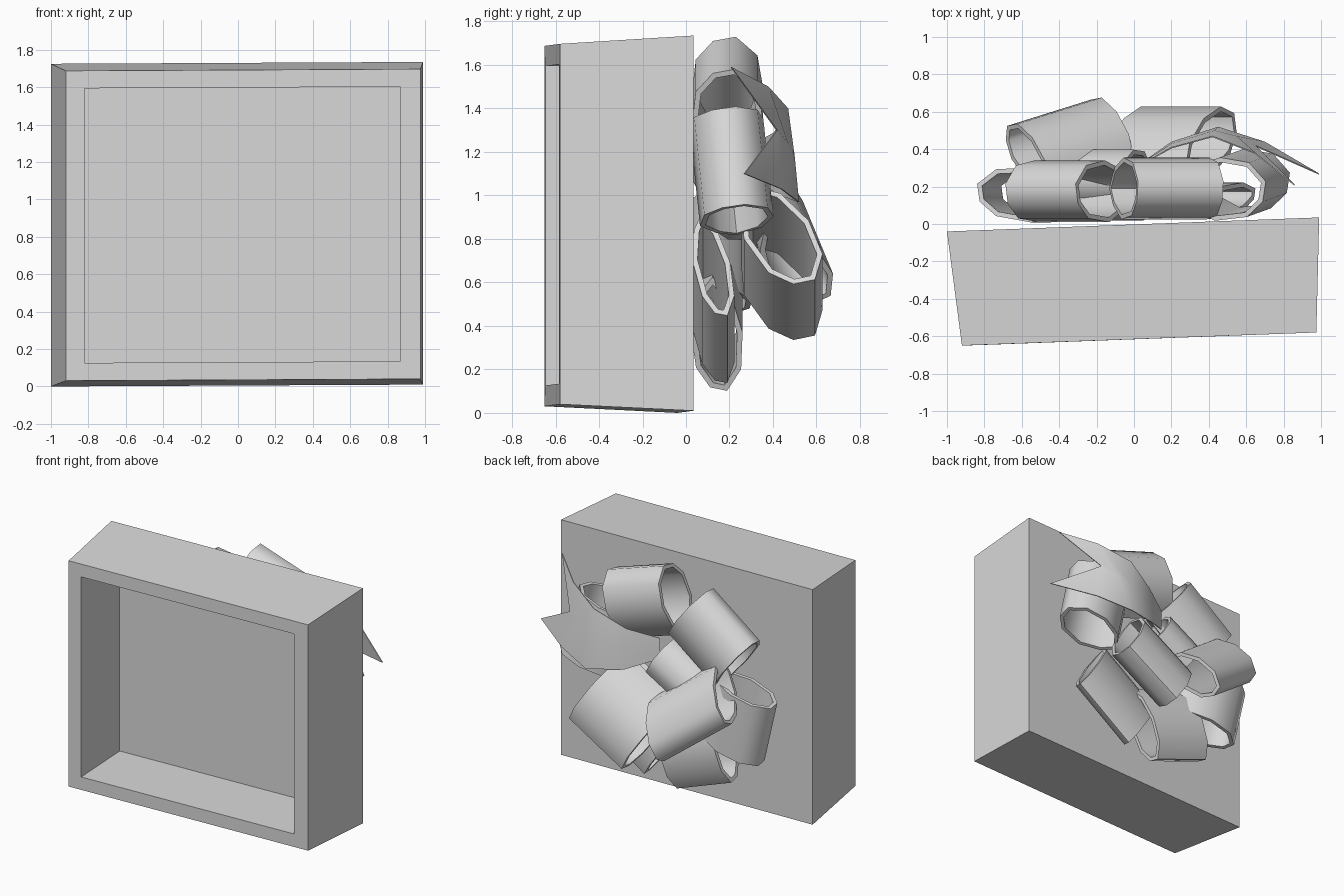
import bpy
import bmesh
from math import radians, sin, cos
from mathutils import Vector

cube = bpy.data.objects.get("Cube")
if cube:
    bpy.data.objects.remove(cube, do_unlink=True)

grey = bpy.data.materials.new("plain_grey")
grey.use_nodes = True
colour = (0.7, 0.7, 0.7, 1)
grey.diffuse_color = colour
grey.node_tree.nodes["Principled BSDF"].inputs["Base Color"].default_value = colour


def make_object(name, bm, smooth=False, thickness=0):
    """Turn a bmesh into an object, with optional thickness and smooth shading."""
    mesh = bpy.data.meshes.new(name)
    bm.to_mesh(mesh)
    bm.free()
    mesh.materials.append(grey)
    obj = bpy.data.objects.new(name, mesh)
    bpy.context.collection.objects.link(obj)
    bpy.ops.object.select_all(action="DESELECT")
    obj.select_set(True)
    bpy.context.view_layer.objects.active = obj
    if thickness:
        mod = obj.modifiers.new("thickness", "SOLIDIFY")
        mod.thickness = thickness
        mod.offset = -1
        mod.use_even_offset = True
        # Applied first so that the rim edges are found and kept sharp
        bpy.ops.object.modifier_apply(modifier=mod.name)
    if smooth:
        bpy.ops.object.shade_smooth_by_angle(angle=radians(62))


def bridge(bm, ring_a, ring_b, closed=True):
    count = len(ring_a)
    for i in range(count if closed else count - 1):
        j = (i + 1) % count
        bm.faces.new((ring_a[i], ring_a[j], ring_b[j], ring_b[i]))


# Open box: slightly skewed rings from the back panel, round the lip, into the cavity
box_rings = [
    (-1.0, -0.04, 0.99, 0.035, 0.005, 1.73),
    (-0.92, -0.65, 0.975, -0.58, 0.035, 1.692),
    (-0.82, -0.647, 0.865, -0.584, 0.13, 1.598),
    (-0.845, -0.165, 0.865, -0.1, 0.13, 1.598),
]
TILT = 0.005
bm = bmesh.new()
rings = []
for xa, ya, xb, yb, low, high in box_rings:
    corners = ((xa, ya, low), (xb, yb, low), (xb, yb, high), (xa, ya, high))
    rings.append([bm.verts.new((x, y, z + TILT * x)) for x, y, z in corners])
for a, b in zip(rings, rings[1:]):
    bridge(bm, a, b)
bm.faces.new(rings[0])
bm.faces.new(rings[-1])
bmesh.ops.recalc_face_normals(bm, faces=bm.faces)
make_object("open_box", bm)

# Faceted teardrop section shared by all ribbon loops: (along, across)
TEARDROP = [(0, 0), (0.18, 0.34), (0.5, 0.5), (0.82, 0.42), (1, 0.12),
            (0.96, -0.2), (0.78, -0.44), (0.42, -0.5), (0.14, -0.28)]


def ribbon_loop(name, tip, angle, tilt, length, height, width, lean=0):
    """A band looping out from the bow centre; tip is the middle of its outer bend."""
    a, t = radians(angle), radians(tilt)
    out = Vector((cos(a) * cos(t), sin(t), sin(a) * cos(t)))
    side = Vector((-sin(a), lean, cos(a))).normalized()
    up = side.cross(out).normalized()
    if up.y < 0:
        up.negate()
    root = Vector(tip) - out * length
    bm = bmesh.new()
    ends = []
    for s in (-0.5, 0.5):
        ends.append([bm.verts.new(root + out * d * length + up * h * height
                                  + side * s * width) for d, h in TEARDROP])
    bridge(bm, *ends)
    # Point the faces away from the hollow so the thickness grows inward
    bm.normal_update()
    middle = root + out * length * 0.5
    if sum((f.calc_center_median() - middle).dot(f.normal) for f in bm.faces) < 0:
        bmesh.ops.reverse_faces(bm, faces=bm.faces)
    make_object(name, bm, True, 0.025)


# Lower ring of loops, the raised pair and the small centre loop
loops = [
    ("top_loop", (0.25, 0.19, 1.655), 72, 0, 0.5, 0.33, 0.48),
    ("upper_right_loop", (-0.5, 0.175, 1.48), 127, 0, 0.52, 0.33, 0.47),
    ("upper_left_loop", (0.77, 0.21, 1.18), 16, 0, 0.5, 0.34, 0.47, -0.1),
    ("lower_right_loop", (-0.79, 0.18, 0.68), 193, 5, 0.54, 0.29, 0.46),
    ("bottom_loop", (-0.28, 0.16, 0.18), -110, 4, 0.56, 0.24, 0.47),
    ("lower_left_loop", (0.43, 0.17, 0.29), -55, 10, 0.58, 0.17, 0.54),
    ("raised_left_loop", (0.33, 0.56, 0.47), -59, 27, 0.59, 0.31, 0.5),
    ("raised_right_loop", (-0.46, 0.57, 0.69), -127, 36, 0.48, 0.26, 0.58, 0.25),
    ("centre_loop", (-0.15, 0.38, 1.06), 120, 65, 0.32, 0.34, 0.3),
]
for spec in loops:
    ribbon_loop(*spec)

# Trailing ribbon end with a forked tip: lower, middle and upper edge paths
tail_edges = [
    [(0.0, 0.3, 1.08), (0.2, 0.44, 1.0), (0.45, 0.52, 0.97),
     (0.7, 0.44, 1.03), (0.99, 0.27, 1.1)],
    [(0.0, 0.3, 1.15), (0.2, 0.43, 1.15), (0.43, 0.5, 1.18),
     (0.55, 0.47, 1.24), (0.65, 0.42, 1.3)],
    [(0.0, 0.3, 1.23), (0.2, 0.41, 1.29), (0.42, 0.47, 1.4),
     (0.65, 0.38, 1.5), (0.86, 0.21, 1.59)],
]
bm = bmesh.new()
rows = [[bm.verts.new(p) for p in edge] for edge in tail_edges]
for a, b in zip(rows, rows[1:]):
    bridge(bm, a, b, closed=False)
bmesh.ops.recalc_face_normals(bm, faces=bm.faces)
make_object("ribbon_tail", bm, True, 0.006)
